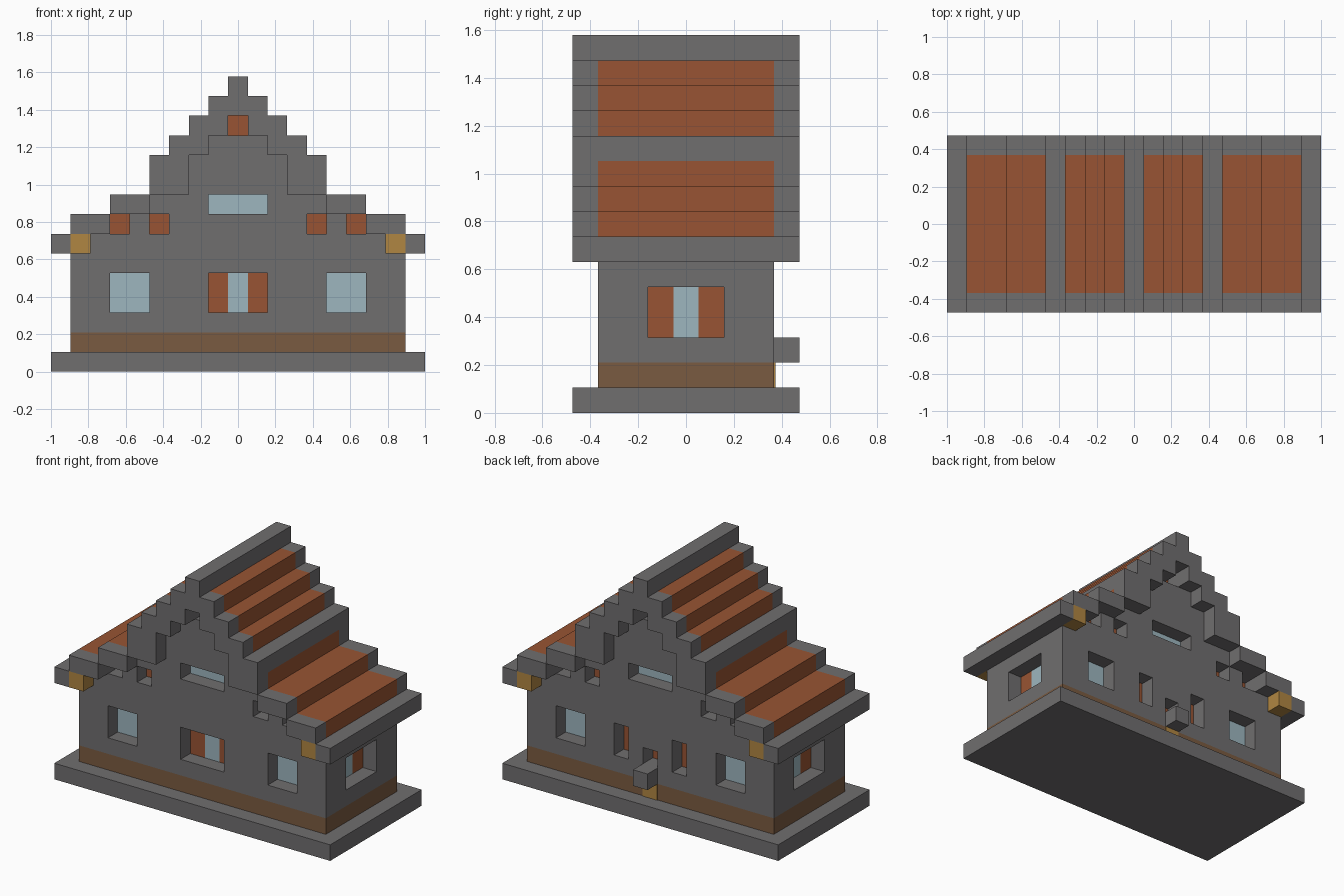
import bpy, bmesh
from mathutils import Vector

U = 2 / 19          # one block
PLATE = 0.05        # plate thickness in blocks

cube = bpy.data.objects.get("Cube")
if cube:
    bpy.data.objects.remove(cube, do_unlink=True)


def linear(c):
    c /= 255
    return c / 12.92 if c <= 0.04045 else ((c + 0.055) / 1.055) ** 2.4


def material(name, *rgb):
    m = bpy.data.materials.new(name)
    m.use_nodes = True
    colour = [linear(c) for c in rgb] + [1]
    m.diffuse_color = colour
    m.node_tree.nodes["Principled BSDF"].inputs["Base Color"].default_value = colour
    return m


stone = material("grey stone", 112, 110, 111)
tile = material("rust tile", 152, 84, 51)
earth = material("brown earth", 122, 91, 65)
glass = material("pale glass", 157, 182, 191)
gold = material("gold", 176, 134, 66)


def finish(name, bm, *mats):
    bmesh.ops.scale(bm, vec=(U, U, U), verts=bm.verts)
    mesh = bpy.data.meshes.new(name)
    bm.to_mesh(mesh)
    bm.free()
    for m in mats:
        mesh.materials.append(m)
    ob = bpy.data.objects.new(name, mesh)
    bpy.context.collection.objects.link(ob)
    return ob


def boxes(name, mat, spans):
    """One object of axis-aligned boxes, each (x0, x1, y0, y1, z0, z1) in blocks."""
    bm = bmesh.new()
    for x0, x1, y0, y1, z0, z1 in spans:
        verts = bmesh.ops.create_cube(bm, size=1)["verts"]
        for v in verts:
            v.co = Vector((x1 if v.co.x > 0 else x0,
                           y1 if v.co.y > 0 else y0,
                           z1 if v.co.z > 0 else z0))
    return finish(name, bm, mat)


def flip_x(spans):
    return spans + [(-b, -a, *rest) for a, b, *rest in spans]


def flip_y(spans):
    return spans + [(a, b, -d, -c, *rest) for a, b, c, d, *rest in spans]


# House body: stepped gable outline extruded along y
steps = [(8.5, 8), (6.5, 9), (4.5, 11), (3.5, 12), (2.5, 13), (1.5, 14), (.5, 15)]
half, low = [], 1
for w, top in steps:
    half += [(w, low), (w, top)]
    low = top
outline = half + [(-x, z) for x, z in reversed(half)]
bm = bmesh.new()
face = bm.faces.new([bm.verts.new((x, -3.5, z)) for x, z in outline])
side = bmesh.ops.extrude_face_region(bm, geom=[face])["geom"]
bmesh.ops.translate(bm, vec=(0, 7, 0),
                    verts=[g for g in side if isinstance(g, bmesh.types.BMVert)])
for z in (2, 7, 10):
    bmesh.ops.bisect_plane(bm, geom=bm.verts[:] + bm.edges[:] + bm.faces[:],
                           plane_co=(0, 0, z), plane_no=(0, 0, 1))
bmesh.ops.recalc_face_normals(bm, faces=bm.faces)

# Colour by height: brown skirting, rust roof with grey ledge and ridge
for f in bm.faces:
    z = f.calc_center_bounds().z
    if z < 2:
        f.material_index = 2
    elif z > 7 and abs(f.normal.y) < .5 and not (10 < z < 11.1 or z > 14.1):
        f.material_index = 1
body = finish("house_body", bm, stone, tile, earth)

# Openings, one block deep. Each is (x0, x1, z0, z1) on a gable wall
both_walls = [(4.5, 6.5, 3, 5), (-6.5, -4.5, 3, 5), (-1.5, 1.5, 8, 9), (-.5, .5, 12, 13)]
both_walls += [(s * x - .5, s * x + .5, 7, 8) for s in (1, -1) for x in (4, 6)]
front_wall = [(-1.5, 1.5, 3, 5)]
back_wall = [(1.5, 2.5, 3, 5), (-2.5, -1.5, 3, 5), (-.5, .5, 3, 4)]
cuts = flip_y([(a, b, -4, -2.5, c, d) for a, b, c, d in both_walls])
cuts += [(a, b, -4, -2.5, c, d) for a, b, c, d in front_wall]
cuts += [(a, b, 2.5, 4, c, d) for a, b, c, d in back_wall]
cuts += flip_x([(7.5, 9, -1.5, 1.5, 3, 5)])
cutter = boxes("opening_cutter", stone, cuts)
cutter.hide_render = True
mod = body.modifiers.new("openings", "BOOLEAN")
mod.operation, mod.solver, mod.object = "DIFFERENCE", "EXACT", cutter
bpy.context.view_layer.objects.active = body
bpy.ops.object.modifier_apply(modifier=mod.name)
bpy.data.objects.remove(cutter, do_unlink=True)


def front_plates(rects):
    return [(a, b, -2.5 - PLATE, -2.5, c, d) for a, b, c, d in rects]


def side_plates(rects):
    return flip_x([(7.5, 7.5 + PLATE, a, b, 3, 5) for a, b in rects])


def turn(spans):
    return [(a, b, -d, -c, *rest) for a, b, c, d, *rest in spans]


# Plates at the back of the openings
boxes("window_glass", glass,
      flip_y(front_plates(both_walls[:3])) + front_plates([(-.5, .5, 3, 5)])
      + side_plates([(-.5, .5)]))
boxes("shutters", tile,
      front_plates([(-1.5, -.5, 3, 5), (.5, 1.5, 3, 5)])
      + turn(front_plates(back_wall)) + side_plates([(-1.5, -.5), (.5, 1.5)]))
boxes("attic_panels", tile, flip_y(front_plates(both_walls[3:])))

# Base slab, eaves and the gable rims that stick out one block
boxes("base_slab", stone, [(-9.5, 9.5, -4.5, 4.5, 0, 1)])
boxes("eaves", stone, flip_x([(8.5, 9.5, -4.5, 4.5, 6, 7)]))
rim = [(6.5, 8.5, 7, 8), (4.5, 6.5, 8, 9), (2.5, 4.5, 9, 11),
       (1.5, 3.5, 11, 12), (.5, 2.5, 12, 13)]
rims = flip_x([(a, b, -4.5, -3.5, c, d) for a, b, c, d in rim])
rims += [(-1.5, 1.5, -4.5, -3.5, 13, 14), (-.5, .5, -4.5, -3.5, 14, 15)]
boxes("gable_rims", stone, flip_y(rims))

# Gold corner brackets, back ledge and the gold block below it
boxes("corner_brackets", gold, flip_y(flip_x([(7.5, 8.5, -4.5, -3.5, 6, 7)])))
boxes("back_ledge", stone, [(-.5, .5, 3.5, 4.5, 2, 3)])
boxes("back_gold_block", gold, [(-.5, .5, 3.5, 3.5 + PLATE, 1, 2)])
